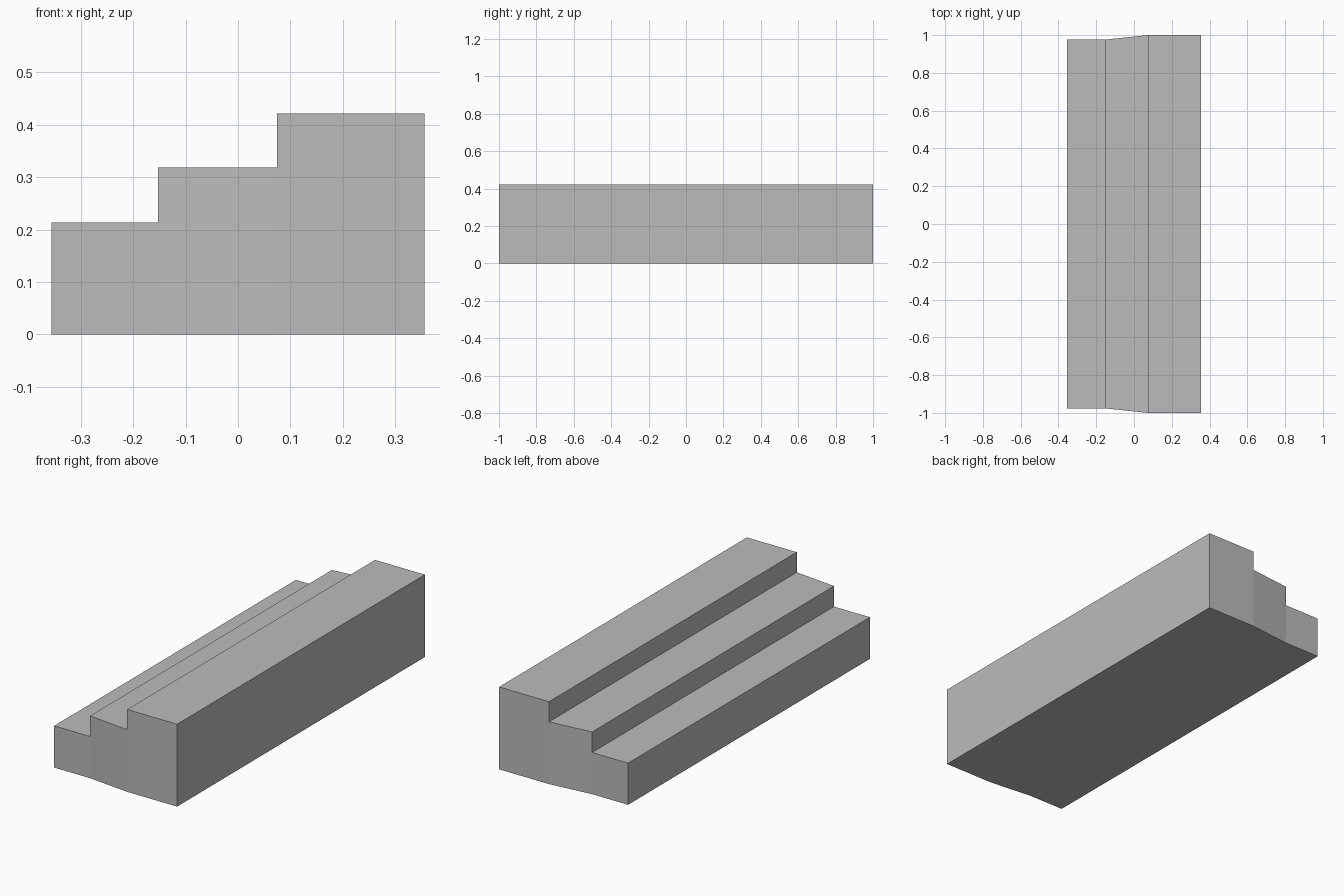
import bpy
import bmesh

cube = bpy.data.objects.get("Cube")
if cube:
    bpy.data.objects.remove(cube, do_unlink=True)

# Plain grey stone
grey = bpy.data.materials.new("grey_stone")
grey.use_nodes = True
colour = (0.5, 0.5, 0.5, 1.0)
grey.diffuse_color = colour
grey.node_tree.nodes["Principled BSDF"].inputs["Base Color"].default_value = colour

# Step edges across the width, with the half length at each edge
edges = [(-0.356, 0.976), (-0.153, 0.976), (0.074, 1.0), (0.356, 1.0)]
heights = [0.213, 0.318, 0.421]

# Stepped side profile: along the bottom, then down the stairs from the top
profile = [(x, 0.0, half) for x, half in edges]
for i in reversed(range(len(heights))):
    profile += [(x, heights[i], half) for x, half in (edges[i + 1], edges[i])]

bm = bmesh.new()
front, back = [[bm.verts.new((x, side * half, z)) for x, z, half in profile]
               for side in (-1, 1)]

# Treads, risers and underside
count = len(profile)
for i in range(count):
    j = (i + 1) % count
    bm.faces.new((front[i], front[j], back[j], back[i]))

# End walls: one panel per step, sharing the vertical edges
for ring in (front, back):
    first, second, third = ring[8:10], ring[6:8], ring[4:6]
    bm.faces.new((ring[0], ring[1], first[0], first[1]))
    bm.faces.new((ring[1], ring[2], second[0], second[1], first[0]))
    bm.faces.new((ring[2], ring[3], third[0], third[1], second[0]))

bmesh.ops.recalc_face_normals(bm, faces=bm.faces)
mesh = bpy.data.meshes.new("stepped_block")
bm.to_mesh(mesh)
bm.free()
mesh.materials.append(grey)
steps = bpy.data.objects.new("stepped_block", mesh)
bpy.context.collection.objects.link(steps)
